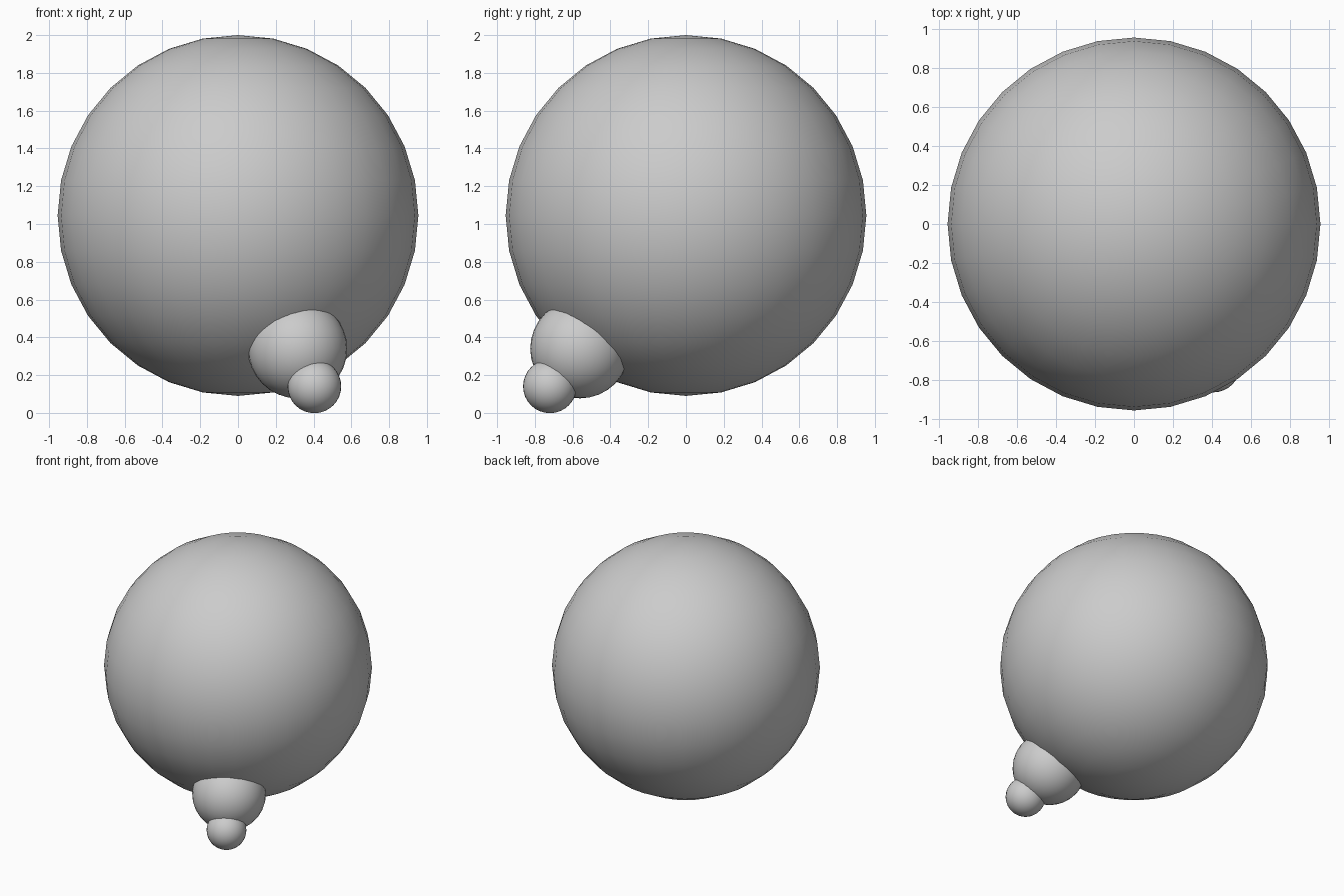
import bpy
from mathutils import Vector

cube = bpy.data.objects.get("Cube")
if cube:
    bpy.data.objects.remove(cube, do_unlink=True)

# Plain grey for every part
grey = bpy.data.materials.new("grey")
grey.use_nodes = True
grey.diffuse_color = (0.6, 0.6, 0.6, 1)
grey.node_tree.nodes["Principled BSDF"].inputs["Base Color"].default_value = (0.6, 0.6, 0.6, 1)

centre = Vector((0, 0, 1.045))
axis = Vector((0.33, -0.588, -0.738)).normalized()


def ball(name, distance, radius, segments):
    """Smooth ball set along the tilted axis, with its poles on z."""
    bpy.ops.mesh.primitive_uv_sphere_add(
        segments=segments, ring_count=segments // 2,
        radius=radius, location=centre + axis * distance)
    obj = bpy.context.object
    obj.name = name
    obj.data.materials.append(grey)
    bpy.ops.object.shade_smooth()


# Large body, collar seated on its surface, and end knob
ball("body", 0, 0.955, 32)
ball("collar", 0.955, 0.263, 32)
ball("end_knob", 1.225, 0.142, 32)
